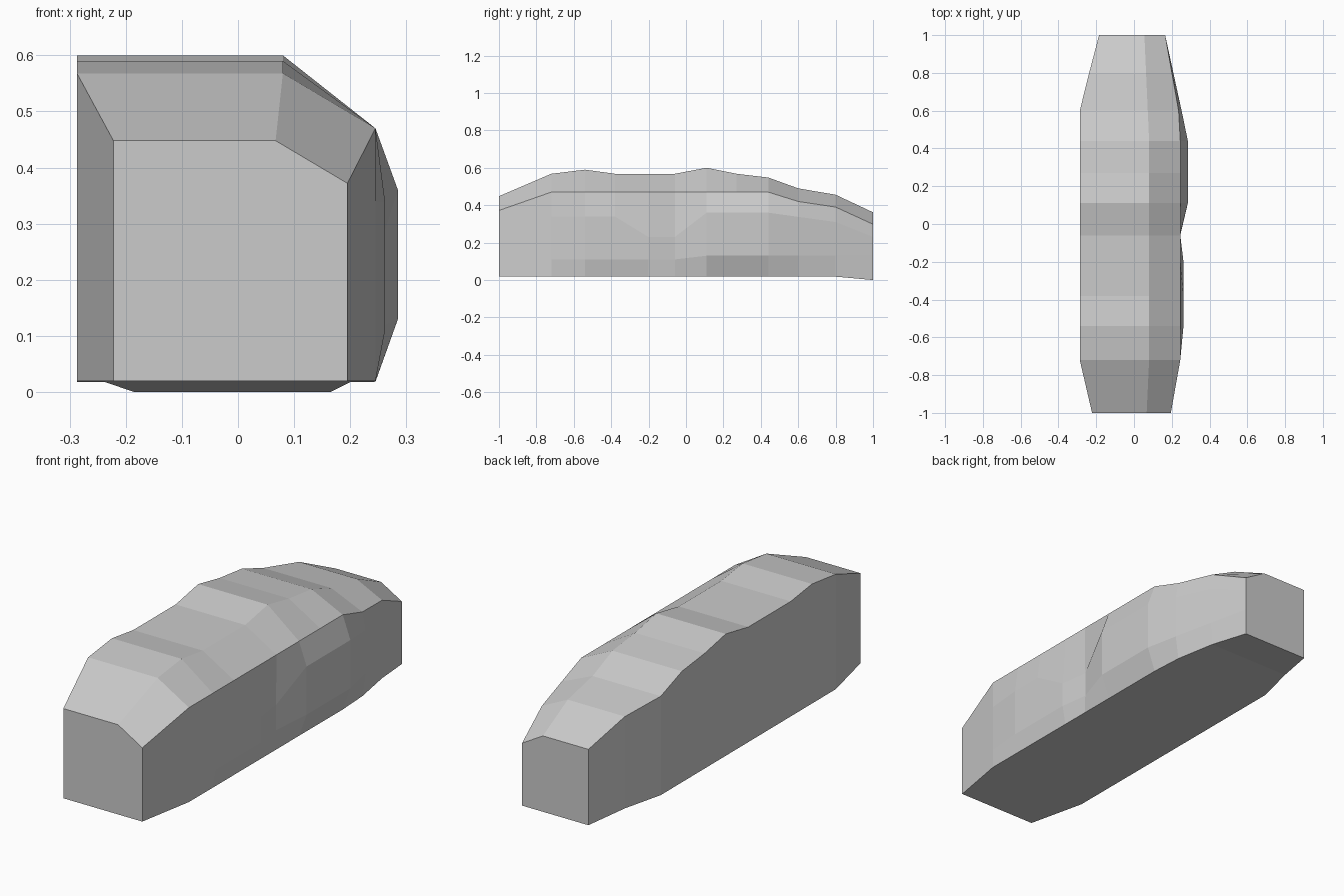
import bpy, bmesh

if "Cube" in bpy.data.objects:
    bpy.data.objects.remove(bpy.data.objects["Cube"])


def curve(points):
    """Piecewise linear function of y through the given (y, value) points."""
    def value(y):
        for (y0, v0), (y1, v1) in zip(points, points[1:]):
            if y <= y1:
                return v0 + (v1 - v0) * (y - y0) / (y1 - y0)
        return points[-1][1]
    return value


# Outlines along the length of the rock block
STATIONS = [-1, -.72, -.54, -.38, -.2, -.06, .11, .27, .44, .6, .8, 1]
top = curve([(-1, .448), (-.72, .568), (-.555, .592), (-.38, .568), (-.06, .568),
             (.11, .6), (.27, .568), (.44, .548), (.6, .49), (.8, .456), (1, .362)])
shoulder = curve([(-1, .372), (-.72, .47), (.44, .47), (.6, .42), (.8, .39), (1, .298)])
bottom = curve([(-1, .02), (.8, .018), (1, 0)])
left = curve([(-1, -.222), (-.72, -.287), (.61, -.287), (1, -.185)])
crest = curve([(-1, .067), (-.72, .08), (.44, .08), (1, .055)])
right = curve([(-1, .195), (-.72, .245), (.44, .245), (.6, .236), (1, .165)])
bulge = curve([(-1, .195), (-.72, .245), (-.54, .262), (-.2, .262), (-.06, .243),
               (.11, .285), (.44, .285), (.6, .252), (1, .165)])
bulge_low = curve([(-1, .11), (-.06, .11), (.11, .13), (1, .13)])
bulge_high = curve([(-1, .27), (-.72, .34), (-.38, .34), (-.2, .23), (-.06, .23),
                    (.11, .36), (.44, .36), (.8, .31), (1, .23)])


def section(y):
    """Closed cross-section: flat left wall, flat crest, chamfer, bulging right wall."""
    return [(left(y), bottom(y)), (right(y), bottom(y)),
            (bulge(y), bulge_low(y)), (bulge(y), bulge_high(y)),
            (right(y), shoulder(y)), (crest(y), top(y)), (left(y), top(y))]


# Loft the sections and cap both ends
bm = bmesh.new()
rings = [[bm.verts.new((x, y, z)) for x, z in section(y)] for y in STATIONS]
for a, b in zip(rings, rings[1:]):
    for i in range(len(a)):
        j = (i + 1) % len(a)
        bm.faces.new((a[i], a[j], b[j], b[i]))
bm.faces.new(rings[0])
bm.faces.new(rings[-1])
bmesh.ops.recalc_face_normals(bm, faces=bm.faces)

mesh = bpy.data.meshes.new("faceted_block")
bm.to_mesh(mesh)
bm.free()
block = bpy.data.objects.new("faceted_block", mesh)
bpy.context.collection.objects.link(block)
